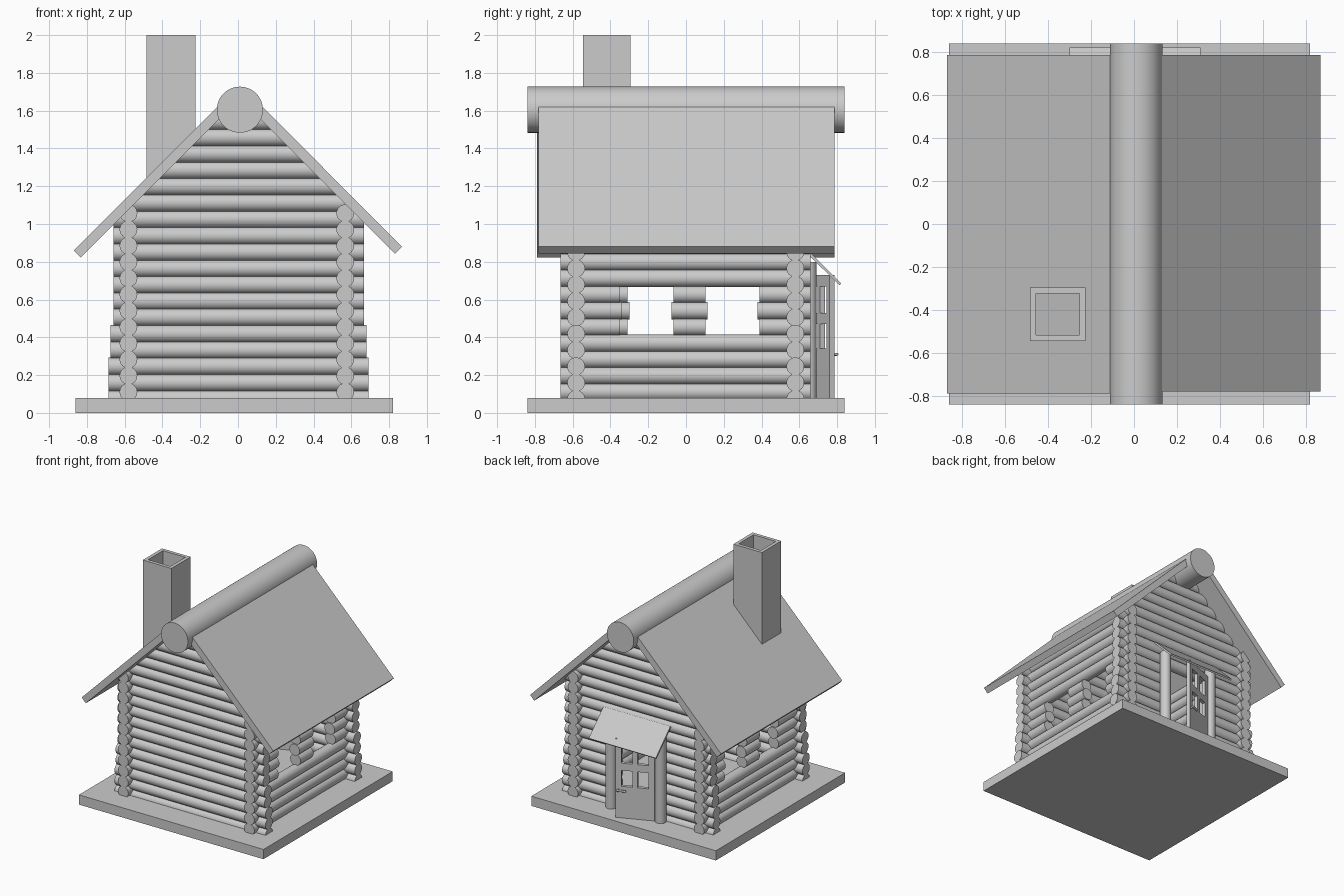
import bpy, bmesh, math
from mathutils import Matrix, Vector

if "Cube" in bpy.data.objects:
    bpy.data.objects.remove(bpy.data.objects["Cube"])


def finish(bm, name, smooth=False):
    bmesh.ops.recalc_face_normals(bm, faces=bm.faces[:])
    me = bpy.data.meshes.new(name)
    bm.to_mesh(me)
    bm.free()
    ob = bpy.data.objects.new(name, me)
    bpy.context.collection.objects.link(ob)
    if smooth:
        bpy.ops.object.select_all(action='DESELECT')
        ob.select_set(True)
        bpy.context.view_layer.objects.active = ob
        bpy.ops.object.shade_smooth_by_angle(angle=math.radians(40))
    return ob


def add_box(bm, x0, x1, y0, y1, z0, z1):
    m = Matrix.Translation(((x0 + x1) / 2, (y0 + y1) / 2, (z0 + z1) / 2))
    m = m @ Matrix.Diagonal((x1 - x0, y1 - y0, z1 - z0, 1))
    bmesh.ops.create_cube(bm, size=1, matrix=m)


def add_log(bm, a, b, r, sides=24):
    a, b = Vector(a), Vector(b)
    d = b - a
    m = Matrix.Translation((a + b) / 2) @ d.to_track_quat('Z', 'Y').to_matrix().to_4x4()
    bmesh.ops.create_cone(bm, cap_ends=True, segments=sides, radius1=r, radius2=r,
                          depth=d.length, matrix=m)


def prism(name, pts, axis, lo, hi):
    """Extrude a closed 2D profile along x (pts are y,z) or y (pts are x,z)."""
    bm = bmesh.new()
    place = (lambda p, t: (t, p[0], p[1])) if axis == 'x' else (lambda p, t: (p[0], t, p[1]))
    f = bm.faces.new([bm.verts.new(place(p, lo)) for p in pts])
    ext = bmesh.ops.extrude_face_region(bm, geom=[f])
    vs = [v for v in ext['geom'] if isinstance(v, bmesh.types.BMVert)]
    bmesh.ops.translate(bm, verts=vs, vec=Vector(place((0, 0), hi - lo)))
    return finish(bm, name)


R = 0.047

# base slab
bm = bmesh.new()
add_box(bm, -0.86, 0.82, -0.84, 0.84, 0, 0.08)
finish(bm, "base")

# front and back gable walls, trimmed along the roof slopes
for name, y, door in (("front_wall", -0.582, False), ("back_wall", 0.579, True)):
    bm = bmesh.new()
    for i in range(-1, 17):
        z = 0.16 + 0.0864 * i
        x0, x1 = (-0.685, 0.69) if i < 2 else (-0.675, 0.68) if i < 4 else (-0.658, 0.667)
        spans = [(x0, -0.2), (0.2, x1)] if door and i <= 6 else [(x0, x1)]
        for s, e in spans:
            add_log(bm, (s, y, z), (e, y, z), R)
    for px, nx in ((-0.58, -1), (0.58, 1)):
        pz = 1.665 + (-0.01 if nx < 0 else 0.01) - 0.58
        cut = bmesh.ops.bisect_plane(bm, geom=bm.verts[:] + bm.edges[:] + bm.faces[:],
                                     plane_co=(px, 0, pz), plane_no=(nx, 0, 1),
                                     clear_outer=True)
        edges = [g for g in cut['geom_cut'] if isinstance(g, bmesh.types.BMEdge)]
        bmesh.ops.holes_fill(bm, edges=edges, sides=0)
    finish(bm, name, True)

# side walls with two window openings each
for name, x, w in (("left_wall", -0.58, -0.305), ("right_wall", 0.568, -0.345)):
    bm = bmesh.new()
    for i in range(12):
        z = 0.111 + 0.086 * i
        j = 0.006 if i % 2 else -0.004
        spans = [(-0.665, 0.66)]
        if i in (4, 5, 6):
            spans = [(-0.665, w + j), (-0.07 - j, 0.108 + j), (0.385 - j, 0.66)]
        for s, e in spans:
            add_log(bm, (x, s, z), (x, e, z), R)
    finish(bm, name, True)

# roof panels and ridge log
prism("roof_left", [(-0.87, 0.86), (-0.833, 0.822), (-0.06, 1.595), (-0.098, 1.632)],
      'y', -0.79, 0.787)
prism("roof_right", [(0.868, 0.88), (0.831, 0.843), (0.08, 1.595), (0.118, 1.632)],
      'y', -0.78, 0.787)
bm = bmesh.new()
add_log(bm, (0.01, -0.84, 1.605), (0.01, 0.84, 1.605), 0.122, 48)
finish(bm, "ridge_log", True)

# hollow chimney
bm = bmesh.new()
add_box(bm, -0.485, -0.225, -0.545, -0.295, 1.2, 2.0)
caps = [f for f in bm.faces if abs(f.normal.z) > 0.9]
bmesh.ops.inset_region(bm, faces=caps, thickness=0.04)
bmesh.ops.bridge_loops(bm, edges=list({e for f in caps for e in f.edges}))
bmesh.ops.delete(bm, geom=caps, context='FACES_ONLY')
finish(bm, "chimney")

# porch posts
for side, x in (("left", -0.225), ("right", 0.225)):
    bm = bmesh.new()
    add_log(bm, (x, 0.65, 0.08), (x, 0.65, 0.8), 0.042)
    finish(bm, "door_post_" + side, True)

# awning over the door
prism("awning", [(0.62, 0.866), (0.63, 0.876), (0.822, 0.686), (0.812, 0.676)],
      'x', -0.30, 0.31)

# door standing ajar, with four open panes
T = Matrix.Translation((-0.18, 0.66, 0)) @ Matrix.Rotation(math.radians(22), 4, 'Z')
bm = bmesh.new()
for u0, u1 in ((0, 0.045), (0.13, 0.17), (0.255, 0.30)):
    add_box(bm, u0, u1, -0.014, 0.014, 0.08, 0.73)
for u0, u1 in ((0.045, 0.13), (0.17, 0.255)):
    for z0, z1 in ((0.08, 0.34), (0.47, 0.53), (0.67, 0.73)):
        add_box(bm, u0, u1, -0.014, 0.014, z0, z1)
bmesh.ops.remove_doubles(bm, verts=bm.verts[:], dist=1e-5)
finish(bm, "door").matrix_world = T

# door handle
bm = bmesh.new()
add_log(bm, (0.28, 0.01, 0.31), (0.28, 0.035, 0.31), 0.008, 12)
add_log(bm, (0.288, 0.035, 0.31), (0.215, 0.035, 0.31), 0.008, 12)
finish(bm, "door_handle", True).matrix_world = T
